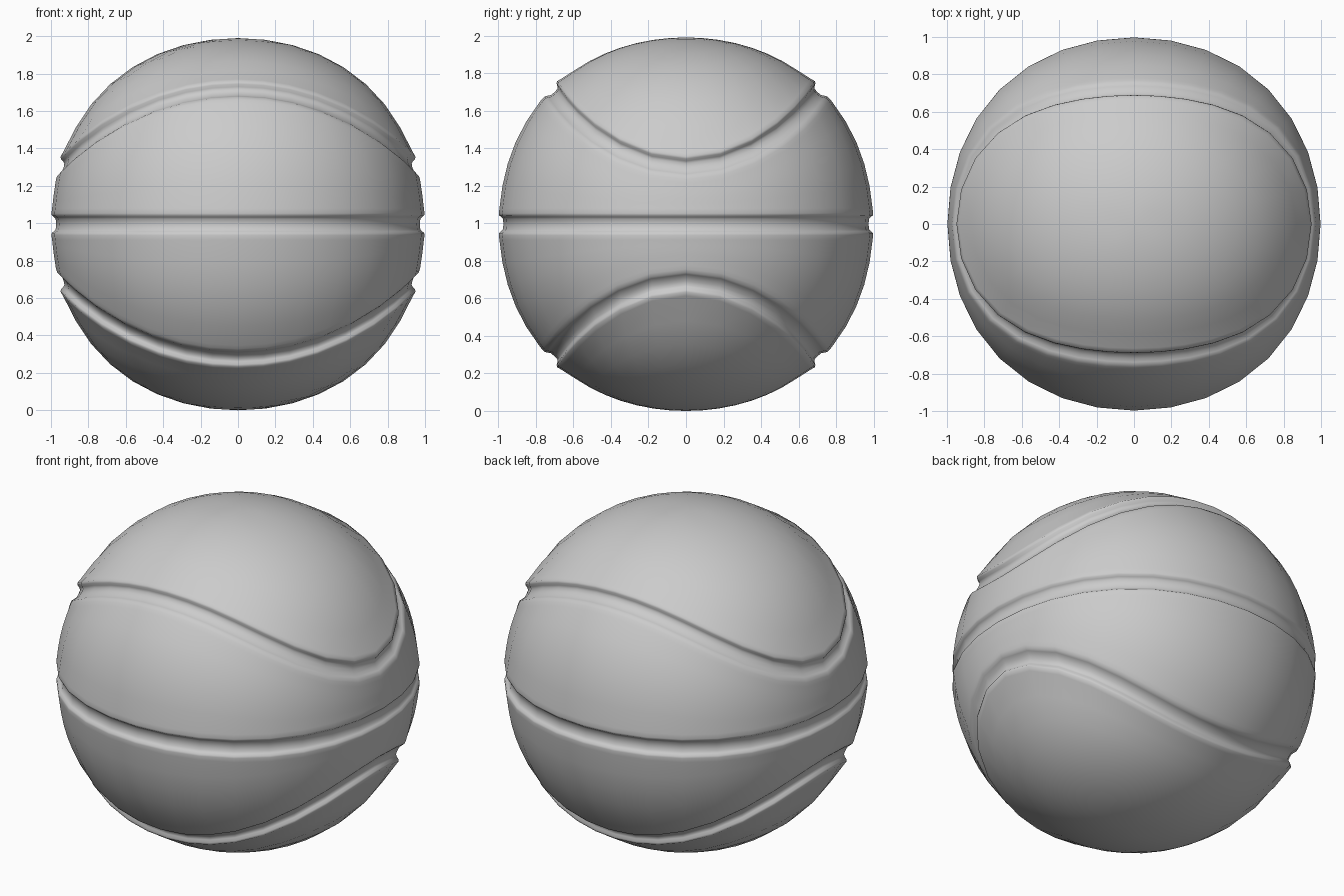
import bpy, bmesh
from math import sin, cos, radians, sqrt, pi
from mathutils import Vector

if "Cube" in bpy.data.objects:
    bpy.data.objects.remove(bpy.data.objects["Cube"])

SEG = 32      # segments around the ball
R = 0.995     # panel radius on the axes, also height of the centre
BULGE = 0.038  # slight swelling between the axes


def seam(a):
    """Elevation of the curved seam centre and its local half-width factor."""
    el = 31.6 - 13.6 * cos(2 * a) + 2.7 * sin(2 * a) ** 2
    slope = radians(27.2 * sin(2 * a) + 10.8 * sin(2 * a) * cos(2 * a))
    return el, sqrt(1 + (slope / cos(radians(el))) ** 2)


def profile(a):
    """Half meridian, equator to near the pole, as (elevation, radius)."""
    c, w = seam(a)
    # equator groove and its lip
    p = [(0, 0.973), (1.6, 0.975), (2.2, 0.985), (2.7, 0.996), (3.3, 0.999), (4.8, 0.997)]
    # side panel up to the curved seam
    lo, hi = 4.8, c - 5.5 * w
    p += [(lo + (hi - lo) * t / 5, 0.996) for t in range(1, 5)]
    # curved seam groove: soft lower edge, crisper raised upper edge
    for off, r in ((-5.5, 0.997), (-4.2, 0.998), (-3.1, 0.996), (-2.4, 0.988), (-1.5, 0.977),
                   (0, 0.974), (1.2, 0.976), (1.8, 0.986), (2.2, 1.0), (2.8, 1.007),
                   (4.2, 1.002)):
        p.append((c + off * w, r))
    # end panel up to the pole
    lo = c + 4.2 * w
    p += [(lo + (90 - lo) * t / 8, R) for t in range(1, 8)]
    return p


def point(a, e, r):
    """Position on the slightly swollen ball."""
    e = radians(e)
    d = Vector((cos(e) * cos(a), cos(e) * sin(a), sin(e)))
    r *= 1 + BULGE * (1 - sum(k ** 4 for k in d))
    return d * r + Vector((0, 0, R))


bm = bmesh.new()
columns = []
for i in range(SEG):
    a = 2 * pi * i / SEG
    half = profile(a)
    full = [(-e, r) for e, r in reversed(half[1:])] + half
    columns.append([bm.verts.new(point(a, e, r)) for e, r in full])
bottom = bm.verts.new((0, 0, 0))
top = bm.verts.new((0, 0, 2 * R))

# skin between neighbouring meridians, closed at both poles
for i in range(SEG):
    u, v = columns[i], columns[(i + 1) % SEG]
    for j in range(len(u) - 1):
        bm.faces.new((u[j], v[j], v[j + 1], u[j + 1]))
    bm.faces.new((bottom, v[0], u[0]))
    bm.faces.new((u[-1], v[-1], top))
for f in bm.faces:
    f.smooth = True
bmesh.ops.recalc_face_normals(bm, faces=bm.faces[:])

mesh = bpy.data.meshes.new("grooved_ball")
bm.to_mesh(mesh)
bm.free()
ball = bpy.data.objects.new("grooved_ball", mesh)
bpy.context.collection.objects.link(ball)
